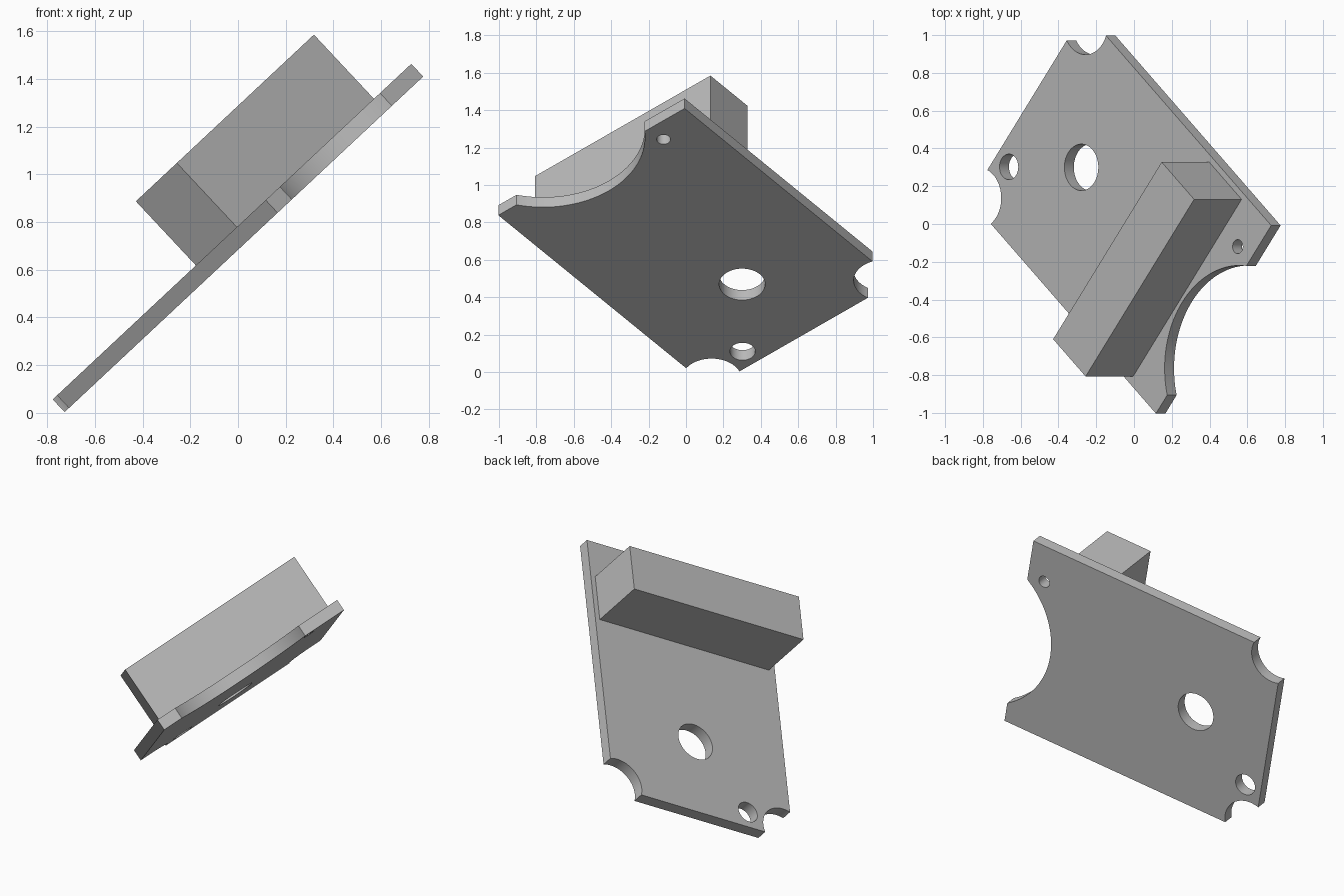
import bpy
from math import radians
from mathutils import Matrix, Vector

if "Cube" in bpy.data.objects:
    bpy.data.objects.remove(bpy.data.objects["Cube"], do_unlink=True)

# Single plain grey
grey = bpy.data.materials.new("plain_grey")
grey.use_nodes = True
colour = (0.5, 0.5, 0.5, 1)
grey.diffuse_color = colour
grey.node_tree.nodes["Principled BSDF"].inputs["Base Color"].default_value = colour

# Tilted frame: x runs along the plate, y across it, z out of its upper face
THICK = 0.073
slope = Matrix.Rotation(radians(-43.1), 4, 'Y')
spin = Matrix.Rotation(radians(-50), 4, 'Z')
base = Matrix.Translation(Vector((-0.73, 0, 0))) @ slope


def box(name, x0, x1, y0, y1, z0, z1):
    bpy.ops.mesh.primitive_cube_add(size=1)
    ob = bpy.context.object
    ob.name = name
    ob.data.transform(Matrix.Translation(((x0 + x1) / 2, (y0 + y1) / 2, (z0 + z1) / 2))
                      @ Matrix.Diagonal((x1 - x0, y1 - y0, z1 - z0, 1)))
    ob.data.materials.append(grey)
    return ob


def drill(target, x, y, radius, sides=64):
    bpy.ops.mesh.primitive_cylinder_add(vertices=sides, radius=radius, depth=0.5,
                                        location=(x, y, THICK / 2))
    cutter = bpy.context.object
    cutter.hide_render = True
    cutter.data.materials.append(grey)
    mod = target.modifiers.new("cut", 'BOOLEAN')
    mod.operation = 'DIFFERENCE'
    mod.solver = 'EXACT'
    mod.object = cutter
    bpy.ops.object.select_all(action='DESELECT')
    target.select_set(True)
    bpy.context.view_layer.objects.active = target
    bpy.ops.object.modifier_apply(modifier=mod.name)
    bpy.data.objects.remove(cutter, do_unlink=True)


# Flat mounting plate with its holes and bites
plate = box("mounting_plate", -0.18, 1.585, 0.02, 1.32, 0, THICK)
drill(plate, 1.897, 0.594, 0.545, 128)      # large end bite
for side in (0.07, 1.27):                   # corner bites
    drill(plate, -0.13, side, 0.16)
drill(plate, 0.333, 0.671, 0.123)           # main hole
drill(plate, -0.071, 0.335, 0.068)          # small end hole
drill(plate, 1.471, 1.078, 0.037)           # pin hole

# Raised bar across the plate
bar = box("raised_bar", 1.025, 1.332, 0.064, 1.288, THICK, THICK + 0.368)

# Tilt both parts into place; the spin turns the plate edges about its normal
# so that plate x -> (-sin, cos) and plate y -> (cos, sin) of the (y, slope) pair
turn = Matrix.Rotation(radians(-40), 4, 'Z')
for ob in (plate, bar):
    ob.data.transform(base @ turn)
    bpy.ops.object.select_all(action='DESELECT')
    ob.select_set(True)
    bpy.context.view_layer.objects.active = ob
    bpy.ops.object.shade_smooth_by_angle(angle=radians(30))
